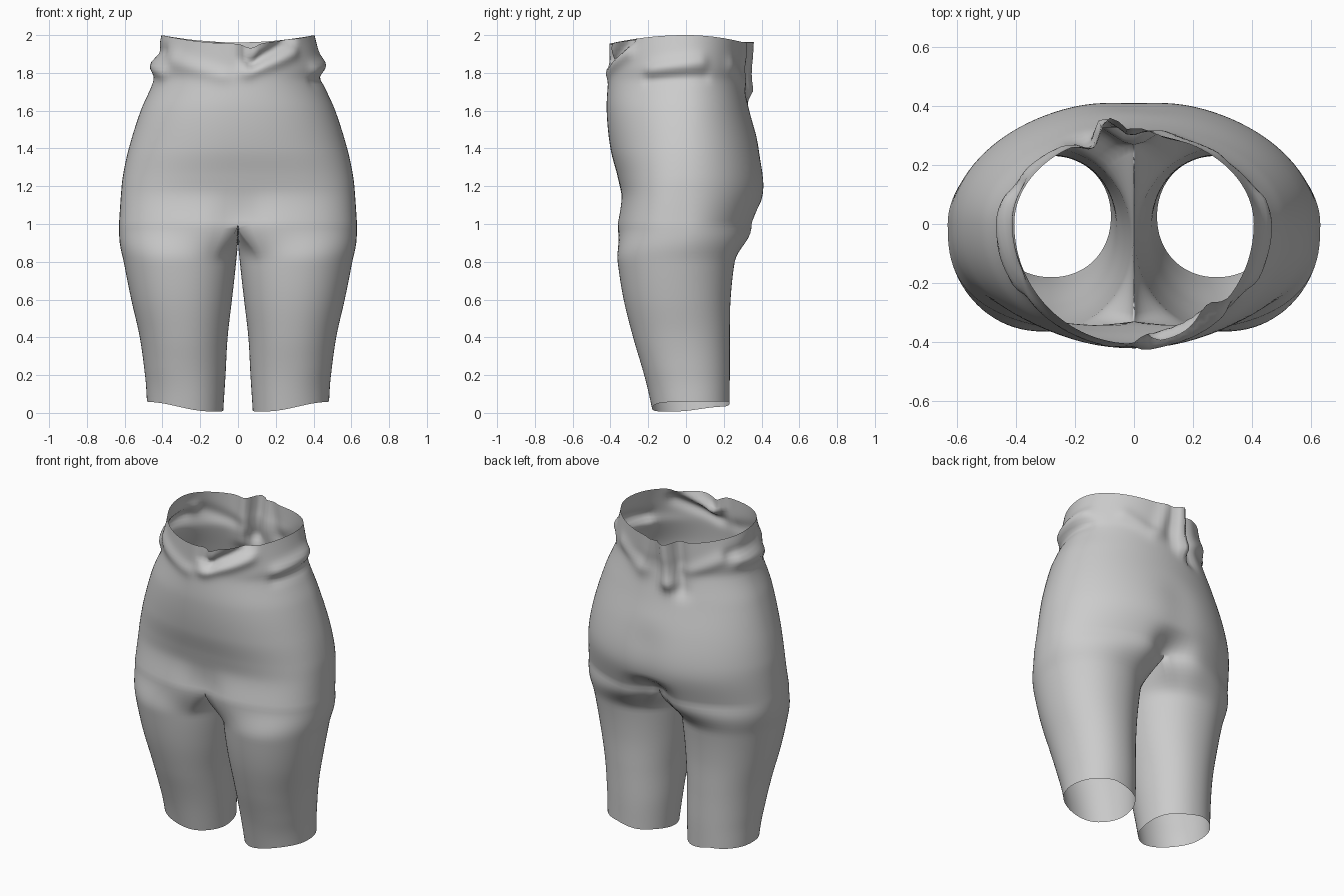
import bpy, bmesh
from math import sin, cos, pi, atan2, exp, radians, hypot

if "Cube" in bpy.data.objects:
    bpy.data.objects.remove(bpy.data.objects["Cube"])

N, M = 56, 20          # segments round the outer half, and along the crotch seam

# Hip profile: z, half width, front depth, back depth, front squareness
HIP = [(2.00, .405, .405, .305, 2.0), (1.90, .43, .405, .30, 2.0), (1.83, .447, .405, .295, 2.0),
       (1.76, .447, .412, .30, 2.0), (1.60, .515, .42, .335, 2.1), (1.40, .578, .40, .39, 2.2),
       (1.25, .61, .362, .418, 2.4), (1.15, .62, .345, .416, 2.6), (1.00, .63, .368, .37, 2.7)]
# Leg profile: z, inner x, outer x, front y, back y
LEG = [(1.00, .003, .63, -.368, .345), (.90, .005, .622, -.368, .285), (.80, .01, .605, -.362, .258),
       (.60, .032, .565, -.33, .236), (.40, .055, .52, -.28, .232), (.20, .066, .493, -.222, .232),
       (.00, .078, .482, -.18, .23)]
# Cloth folds: start (angle from front, z), end (angle, z), width, height
FOLDS = [((.10, 1.82), (.75, 1.93), .045, .022), ((.22, 1.90), (.75, 2.00), .035, -.04),
         ((.10, 1.93), (.10, 2.02), .03, -.03), ((-.9, 1.88), (-.2, 1.80), .05, .014),
         ((1.15, 1.82), (1.75, 1.86), .04, .022), ((1.1, 1.76), (1.8, 1.78), .03, -.012),
         ((-1.75, 1.86), (-1.1, 1.80), .04, .022), ((-1.9, 1.90), (-1.2, 1.92), .035, -.015),
         ((-2.85, 1.72), (-2.92, 2.0), .055, .06), ((-2.6, 1.68), (-2.65, 2.0), .05, -.03),
         ((2.95, 1.78), (3.1, 2.0), .06, .02), ((2.3, 1.85), (2.8, 1.75), .05, .015),
         ((-2.5, 1.80), (-2.0, 1.88), .045, .016)]


def sample(table, z):
    """Smooth lookup in a profile table sorted from high z to low z."""
    z = min(max(z, table[-1][0]), table[0][0])
    i = next(k for k in range(len(table) - 1) if z >= table[k + 1][0])
    p1, p2 = table[i], table[i + 1]
    p0, p3 = table[max(i - 1, 0)], table[min(i + 2, len(table) - 1)]
    h = p2[0] - p1[0]
    t = (z - p1[0]) / h

    def slope(a, b, k):
        return (b[k] - a[k]) / (b[0] - a[0]) * h
    out = []
    for k in range(1, len(p1)):
        m1, m2 = slope(p0, p2, k), slope(p1, p3, k)
        out.append((2*t**3 - 3*t*t + 1)*p1[k] + (t**3 - 2*t*t + t)*m1
                   + (3*t*t - 2*t**3)*p2[k] + (t**3 - t*t)*m2)
    return out


def spow(v, e):
    return (abs(v) ** e) * (1 if v >= 0 else -1)


def smooth(t):
    t = min(max(t, 0), 1)
    return t * t * (3 - 2 * t)


def hip_point(i, z):
    a = -pi / 2 + pi * i / N
    w, f, b, sq = sample(HIP, z)
    e = 2 / sq if a < 0 else 1
    x = 0 if i in (0, N) else w * spow(cos(a), e)
    y = spow(sin(a), e) * (f if a < 0 else b)
    # hollow between the thighs in front and between the buttocks behind
    if a < 0:
        y += .035 * smooth((1.2 - z) / .2) * exp(-(x / .11) ** 2)
    else:
        y -= .09 * smooth((1.13 - z) / .13) * exp(-(x / .11) ** 2)
        y -= .012 * smooth((1.5 - z) / .2) * exp(-(x / .12) ** 2)
    return x, y, z


def crotch_point(j):
    y0, y1 = hip_point(N, 1.0)[1], hip_point(0, 1.0)[1]
    t = j / M
    return 0, y0 + (y1 - y0) * t, 1.0


def leg_point(k, z):
    A = radians(128)
    if k <= N:
        a, top, dip = -A + 2 * A * k / N, hip_point(k, 1.0), 0
    else:
        j = k - N
        a, top, dip = A + (2 * pi - 2 * A) * j / M, crotch_point(j), -.055 * sin(pi * j / M)
    xi, xo, yf, yb = sample(LEG, z)
    cx, cy = (xi + xo) / 2, (yf + yb) / 2
    x = cx + (xo - xi) / 2 * spow(cos(a), .95)
    y = cy + (yb - yf) / 2 * spow(sin(a), .95)
    b = smooth((1.0 - z) / .2)
    zz = z + dip * (1 - b)
    # uneven hem
    hem = .008 + .05 * smooth((x - .15) / .33) + .025 * smooth((y + .05) / .25)
    zz += min(hem, .06) * smooth((.25 - z) / .25)
    return top[0] + (x - top[0]) * b, top[1] + (y - top[1]) * b, zz


def half(bm, s):
    def ring(pts):
        return [bm.verts.new((s * x, y, z)) for x, y, z in pts]

    def bridge(r1, r2, closed):
        n = len(r1)
        for i in range(n if closed else n - 1):
            j = (i + 1) % n
            q = (r1[i], r1[j], r2[j], r2[i])
            bm.faces.new(q if s < 0 else q[::-1])
    # hips and waist
    prev = None
    for r in range(51):
        cur = ring([hip_point(i, 2.0 - r / 50) for i in range(N + 1)])
        if prev:
            bridge(prev, cur, False)
        prev = cur
    # crotch seam joins the hips to the leg tube
    prev = prev + ring([(x, y, z - .055 * sin(pi * j / M))
                        for j in range(1, M) for x, y, z in [crotch_point(j)]])
    for r in range(1, 41):
        cur = ring([leg_point(k, 1.0 - r / 40) for k in range(N + M)])
        bridge(prev, cur, True)
        prev = cur


def add_folds(v):
    x, y, z = v.co
    if z < 1.5:
        return
    th, rad = atan2(x, -y), hypot(x, y)
    push = 0
    for (t0, z0), (t1, z1), w, h in FOLDS:
        ax, az, dx, dz = t0 * .42, z0, (t1 - t0) * .42, z1 - z0
        px, pz = th * .42 - ax, z - az
        u = min(max((px * dx + pz * dz) / (dx * dx + dz * dz), 0), 1)
        push += h * exp(-(hypot(px - u * dx, pz - u * dz) / w) ** 2)
    v.co.x *= 1 + push / rad
    v.co.y *= 1 + push / rad
    # uneven waist edge, with a notch at the front
    drop = (.04 if y < 0 else .06) * (abs(y) / .38) ** 2
    drop += .025 * exp(-((th - .17) / .1) ** 2)
    v.co.z -= drop * smooth((z - 1.7) / .3)


bm = bmesh.new()
half(bm, 1)
half(bm, -1)
bmesh.ops.remove_doubles(bm, verts=bm.verts[:], dist=.0004)
for vert in bm.verts:
    add_folds(vert)
bmesh.ops.recalc_face_normals(bm, faces=bm.faces[:])
mesh = bpy.data.meshes.new("shorts")
bm.to_mesh(mesh)
bm.free()
shorts = bpy.data.objects.new("shorts", mesh)
bpy.context.collection.objects.link(shorts)
for p in mesh.polygons:
    p.use_smooth = True
